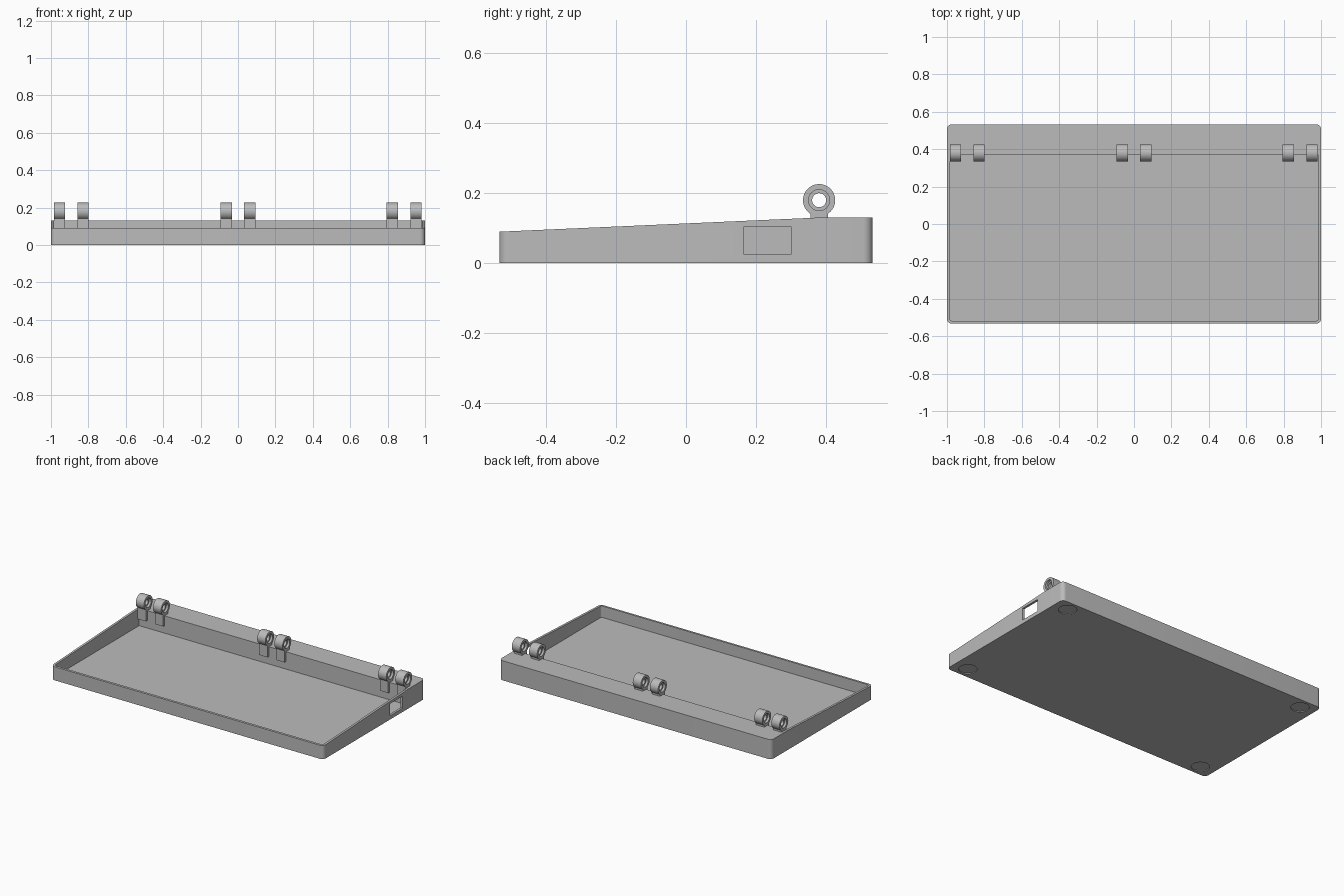
import bpy, bmesh, math
from mathutils import Vector, Matrix

cube = bpy.data.objects.get("Cube")
if cube:
    bpy.data.objects.remove(cube, do_unlink=True)

grey = bpy.data.materials.new("plain grey")
grey.use_nodes = True
COLOUR = (0.5, 0.5, 0.5, 1)
grey.diffuse_color = COLOUR
grey.node_tree.nodes["Principled BSDF"].inputs["Base Color"].default_value = COLOUR

HALF_X, HALF_Y = 1.0, 0.533
WALL = 0.015
FRONT_H, BACK_H = 0.09, 0.13
SHELF_Y = 0.37
HINGE_Y, HINGE_Z, HINGE_W = 0.38, 0.18, 0.06


def finish(name, bm):
    """Turn a bmesh into a named object."""
    bmesh.ops.recalc_face_normals(bm, faces=bm.faces)
    mesh = bpy.data.meshes.new(name)
    bm.to_mesh(mesh)
    bm.free()
    mesh.materials.append(grey)
    obj = bpy.data.objects.new(name, mesh)
    bpy.context.collection.objects.link(obj)
    return obj


def smooth(obj):
    bpy.ops.object.select_all(action="DESELECT")
    obj.select_set(True)
    bpy.context.view_layer.objects.active = obj
    bpy.ops.object.shade_smooth_by_angle(angle=math.radians(35))


def side_prism(name, profile, half_x, radius=0, max_y=9):
    """Extrude a (y, z) profile across x, rounding upright edges in front of max_y."""
    bm = bmesh.new()
    face = bm.faces.new([bm.verts.new((-half_x, y, z)) for y, z in profile])
    new = bmesh.ops.extrude_face_region(bm, geom=[face])["geom"]
    verts = [v for v in new if isinstance(v, bmesh.types.BMVert)]
    bmesh.ops.translate(bm, verts=verts, vec=(2 * half_x, 0, 0))
    if radius:
        ends = (min(p[0] for p in profile), max(p[0] for p in profile))
        upright = [e for e in bm.edges
                   if abs(e.verts[0].co.y - e.verts[1].co.y) < 1e-5
                   and abs(e.verts[0].co.x - e.verts[1].co.x) < 1e-5
                   and e.verts[0].co.y < max_y
                   and any(abs(e.verts[0].co.y - y) < 1e-5 for y in ends)]
        bmesh.ops.bevel(bm, geom=upright, offset=radius, segments=8,
                        profile=0.5, affect="EDGES")
    return finish(name, bm)


def box(name, low, high):
    low, high = Vector(low), Vector(high)
    bm = bmesh.new()
    bmesh.ops.create_cube(bm, size=1, matrix=Matrix.Translation((low + high) / 2)
                          @ Matrix.Diagonal((*(high - low), 1)))
    return finish(name, bm)


def cut(target, cutter):
    """Subtract a cutter and throw it away."""
    mod = target.modifiers.new("cut", "BOOLEAN")
    mod.operation, mod.solver, mod.object = "DIFFERENCE", "EXACT", cutter
    bpy.context.view_layer.objects.active = target
    bpy.ops.object.modifier_apply(modifier=mod.name)
    bpy.data.objects.remove(cutter, do_unlink=True)


# Wedge-shaped tray body with a flat shelf at the back
tray = side_prism("tray", [(-HALF_Y, 0), (HALF_Y, 0), (HALF_Y, BACK_H),
                           (SHELF_Y, BACK_H), (-HALF_Y, FRONT_H)], HALF_X, 0.027)

# Hollow interior in front of the shelf
front = -HALF_Y + WALL
cut(tray, side_prism("cavity", [(front, WALL), (SHELF_Y, WALL), (SHELF_Y, 0.3),
                                (front, 0.3)], HALF_X - WALL, 0.012, max_y=0))

# Socket opening through the left wall
cut(tray, box("socket_opening", (0.95, 0.165, 0.025), (1.05, 0.3, 0.105)))

# Shallow round recesses for feet under the corners
for x in (-0.9, 0.9):
    for y in (-0.46, 0.46):
        bm = bmesh.new()
        bmesh.ops.create_cone(bm, cap_ends=True, segments=32, radius1=0.055,
                              radius2=0.055, depth=0.01,
                              matrix=Matrix.Translation((x, y, 0)))
        cut(tray, finish("foot_recess", bm))
smooth(tray)


def hinge_knuckle(x, number):
    """Counterbored barrel standing on a block fixed to the shelf edge."""
    w = HINGE_W / 2
    outer, recess, bore, depth = 0.046, 0.03, 0.02, 0.015
    ring = [(-w, recess), (-w, outer), (w, outer), (w, recess),
            (w - depth, recess), (w - depth, bore), (depth - w, bore), (depth - w, recess)]
    bm = bmesh.new()
    verts = [bm.verts.new((px, 0, r)) for px, r in ring]
    edges = [bm.edges.new((verts[i - 1], verts[i])) for i in range(len(verts))]
    bmesh.ops.spin(bm, geom=verts + edges, cent=(0, 0, 0), axis=(1, 0, 0),
                   angle=math.tau, steps=40)
    bmesh.ops.remove_doubles(bm, verts=bm.verts, dist=1e-5)
    bmesh.ops.translate(bm, verts=bm.verts, vec=(x, HINGE_Y, HINGE_Z))
    smooth(finish(f"hinge_barrel_{number}", bm))
    box(f"hinge_leg_{number}", (x - w, HINGE_Y - 0.025, 0.065),
        (x + w, HINGE_Y + 0.025, 0.145))


# Three pairs of hinge knuckles along the shelf edge
for pair, centre in enumerate((-0.892, 0, 0.888)):
    for side, offset in enumerate((-0.063, 0.063)):
        hinge_knuckle(centre + offset, pair * 2 + side + 1)
